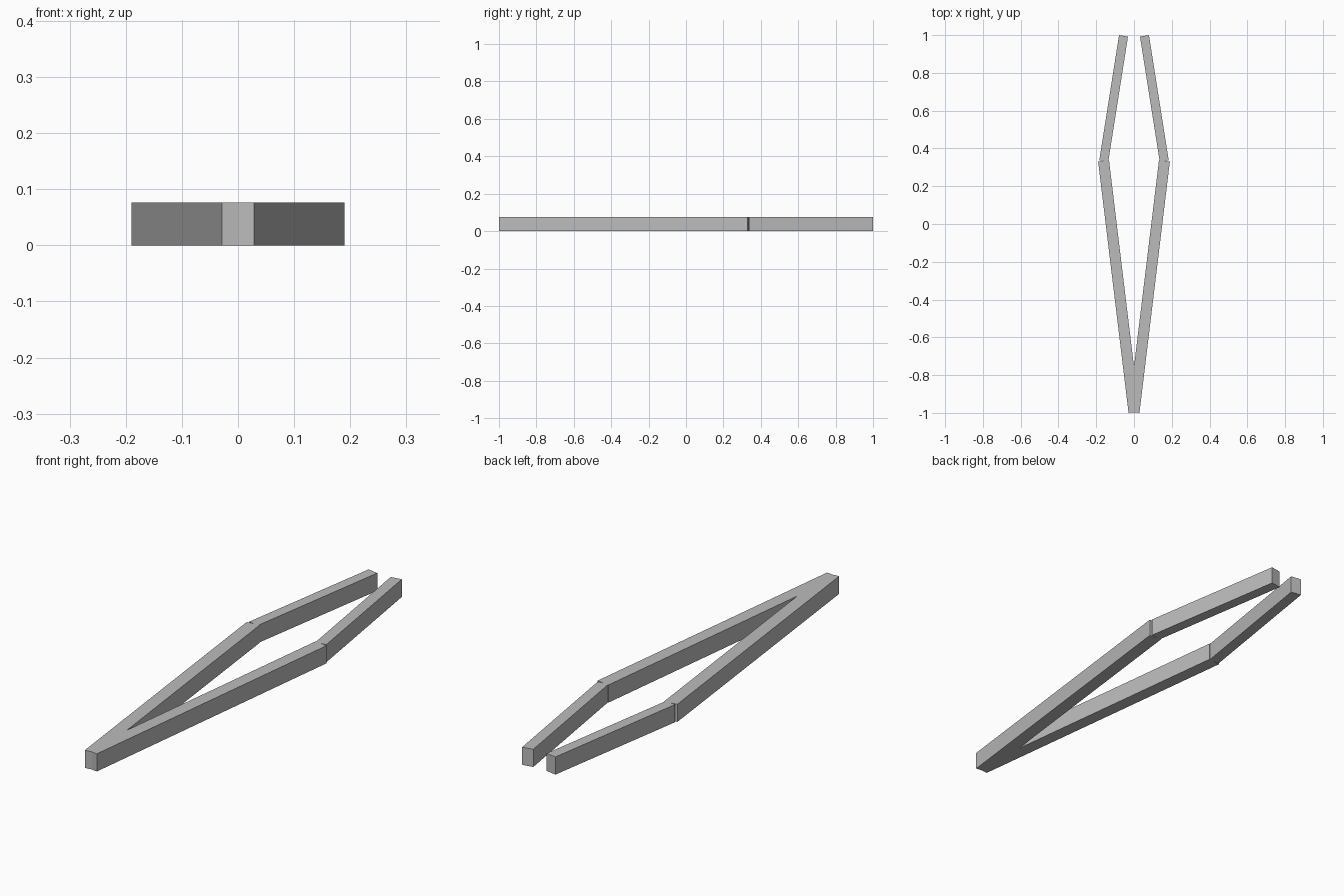
import bpy
from mathutils import Vector

if "Cube" in bpy.data.objects:
    bpy.data.objects.remove(bpy.data.objects["Cube"])

HEIGHT = 0.076

grey = bpy.data.materials.new("plain grey")
grey.diffuse_color = (0.5, 0.5, 0.5, 1)
grey.use_nodes = True
grey.node_tree.nodes["Principled BSDF"].inputs["Base Color"].default_value = grey.diffuse_color


def bar(name, start, end, width, side):
    """Square-ended bar between two plan points, mirrored by side."""
    a, b = Vector(start), Vector(end)
    along = (b - a).normalized()
    across = Vector((along.y, -along.x)) * width / 2
    plan = [a - across, a + across, b + across, b - across]
    verts = [(p.x * side, p.y, z) for z in (0, HEIGHT) for p in plan]
    faces = [(3, 2, 1, 0), (4, 5, 6, 7)]
    faces += [(i, (i + 1) % 4, (i + 1) % 4 + 4, i + 4) for i in range(4)]
    if side < 0:
        faces = [f[::-1] for f in faces]
    mesh = bpy.data.meshes.new(name)
    mesh.from_pydata(verts, [], faces)
    mesh.materials.append(grey)
    obj = bpy.data.objects.new(name, mesh)
    bpy.context.collection.objects.link(obj)


for label, side in (("right", 1), ("left", -1)):
    # Long arms overlap at the closed tip
    bar(label + "_long_arm", (0, -0.9965), (0.161, 0.3335), 0.058, side)
    # Short arms bend inwards and leave the far end open
    bar(label + "_short_arm", (0.160, 0.334), (0.0555, 0.996), 0.048, side)
